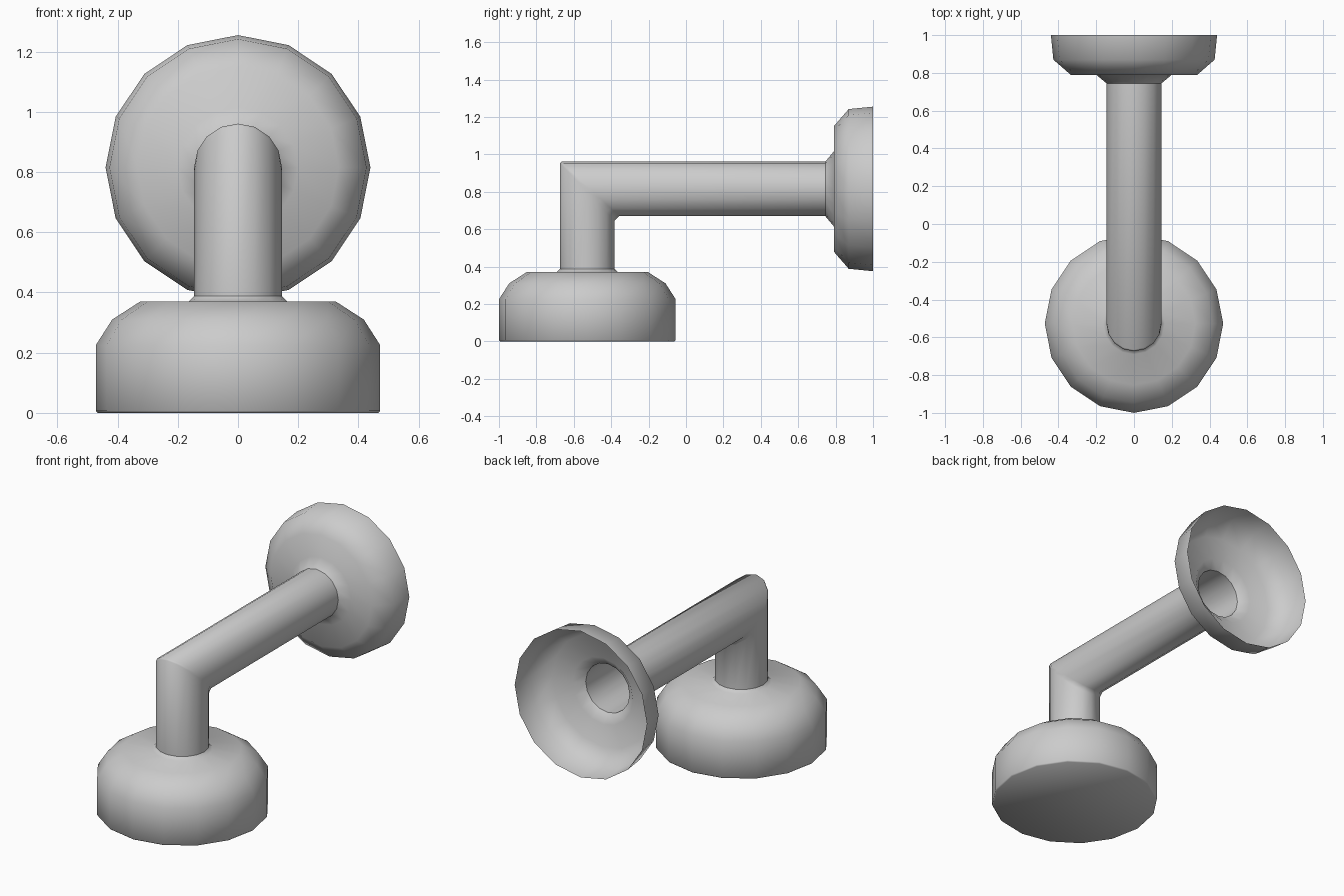
import bpy, bmesh
from math import cos, sin, pi

if "Cube" in bpy.data.objects:
    bpy.data.objects.remove(bpy.data.objects["Cube"])

SIDES = 16
CY = -0.5275     # y of the vertical axis
CZ = 0.815       # z of the horizontal axis
R = 0.146        # pipe radius
CIRCLE = [(cos(2 * pi * i / SIDES), sin(2 * pi * i / SIDES)) for i in range(SIDES)]


def up_ring(r, z):
    """Ring around the vertical axis; z may depend on the offset towards +y."""
    return [(r * c, CY + r * s, z(r * s) if callable(z) else z) for c, s in CIRCLE]


def back_ring(r, y):
    """Ring around the horizontal axis that runs towards +y."""
    return [(r * c, y(r * s) if callable(y) else y, CZ - r * s) for c, s in CIRCLE]


def skin(name, rings, cap=False):
    """Join consecutive rings with quads, optionally closing the first one."""
    bm = bmesh.new()
    loops = [[bm.verts.new(p) for p in ring] for ring in rings]
    for a, b in zip(loops, loops[1:]):
        for i in range(SIDES):
            j = (i + 1) % SIDES
            bm.faces.new((a[i], a[j], b[j], b[i]))
    if cap:
        bm.faces.new(loops[0][::-1])
    mesh = bpy.data.meshes.new(name)
    bm.to_mesh(mesh)
    bm.free()
    obj = bpy.data.objects.new(name, mesh)
    bpy.context.collection.objects.link(obj)
    bpy.ops.object.select_all(action='DESELECT')
    obj.select_set(True)
    bpy.context.view_layer.objects.active = obj
    bpy.ops.object.shade_smooth_by_angle(angle=50 * pi / 180)
    return obj


# Head: closed cup with a rounded shoulder and a small collar at the neck
head_profile = [(0.466, 0), (0.4725, 0.007), (0.4725, 0.225), (0.418, 0.31),
                (0.325, 0.37), (0.163, 0.37), (R, 0.388)]
skin("shower_head", [up_ring(r, z) for r, z in head_profile], cap=True)


# Arm: open pipe with a narrowly bevelled mitre at the elbow
def bevel(s):
    return 0.016 + 0.008 * s / R


skin("arm_pipe", [up_ring(R, 0.388),
                  up_ring(R, lambda s: CZ - s - bevel(s)),
                  back_ring(R, lambda s: CY + s + bevel(s)),
                  back_ring(R, 0.745)])

# Wall flange: flared collar opening into a hollow bell
flange_profile = [(R, 0.745), (0.2, 0.79), (0.335, 0.79), (0.427, 0.87), (0.44, 1.0)]
skin("wall_flange", [back_ring(r, y) for r, y in flange_profile])
